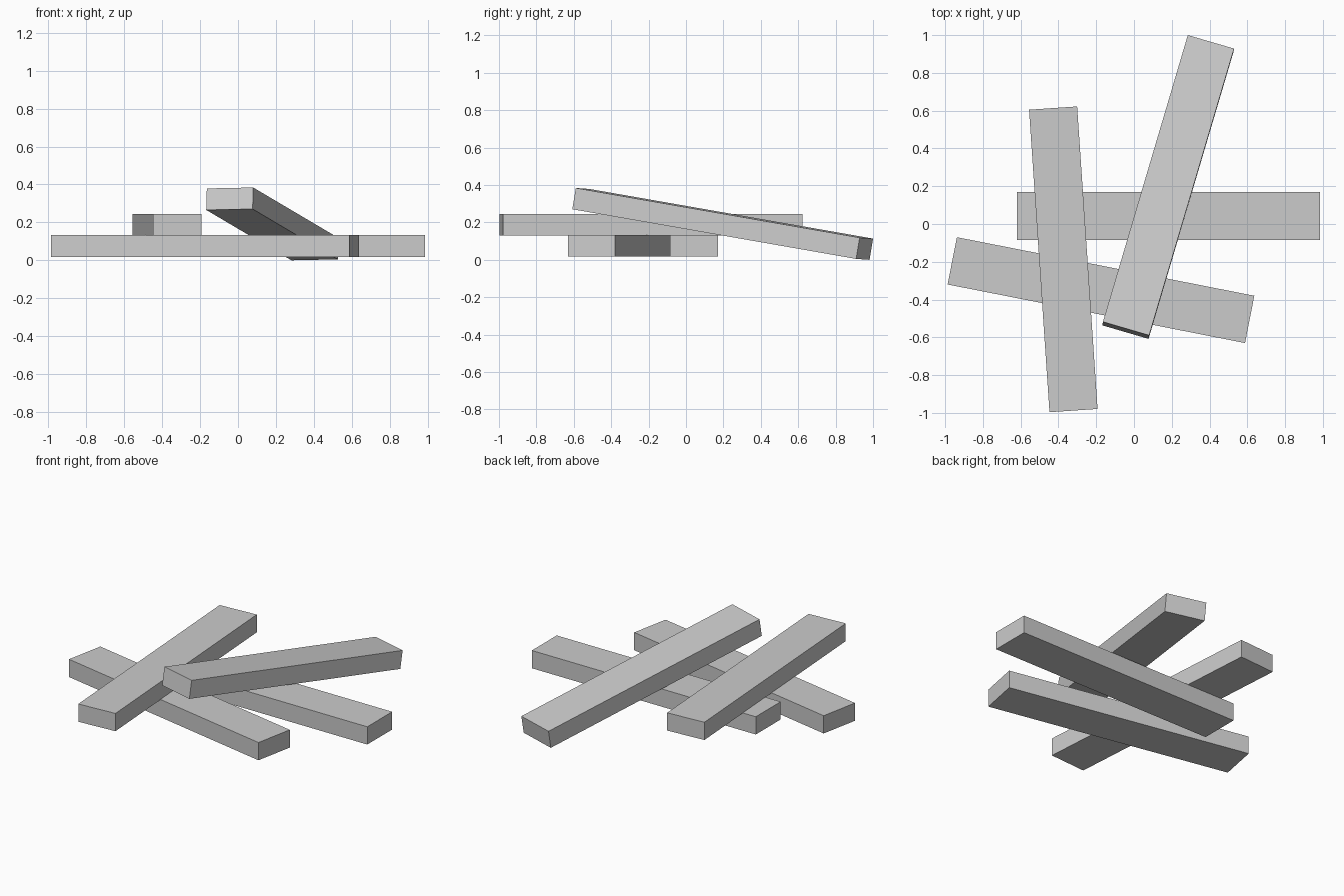
import bpy
from mathutils import Matrix, Vector

default = bpy.data.objects.get("Cube")
if default:
    bpy.data.objects.remove(default, do_unlink=True)

LENGTH, WIDTH, THICK = 1.605, 0.255, 0.115

# Single plain grey
grey = bpy.data.materials.new("light_grey")
grey.use_nodes = True
colour = (0.6, 0.6, 0.6, 1)
grey.diffuse_color = colour
grey.node_tree.nodes["Principled BSDF"].inputs["Base Color"].default_value = colour


def plank(name, centre, along, side_rise=0.0):
    """Box plank whose long axis follows 'along'; side_rise rolls it slightly."""
    a = Vector(along).normalized()
    s = a.cross(Vector((0, 0, 1))).normalized()
    s = (s + Vector((0, 0, side_rise)))
    s = (s - a * s.dot(a)).normalized()
    u = s.cross(a)
    bpy.ops.mesh.primitive_cube_add(size=1)
    ob = bpy.context.object
    ob.name = ob.data.name = name
    ob.data.transform(Matrix.Diagonal((WIDTH, LENGTH, THICK, 1)))
    rotation = Matrix((s, a, u)).transposed().to_4x4()
    ob.matrix_world = Matrix.Translation(centre) @ rotation
    ob.data.materials.append(grey)
    return ob


# Two planks on the ground layer
plank("back_plank", (0.183, 0.043, 0.075), (1, 0, 0))
plank("front_plank", (-0.175, -0.35, 0.075), (1.575, -0.31, 0))
# One plank lying across them
plank("cross_plank", (-0.374, -0.187, 0.188), (-0.108, 1.6, 0))
# One plank leaning from the ground over the pile
plank("leaning_plank", (0.181, 0.196, 0.192), (0.45, 1.52, -0.266), 0.02)
